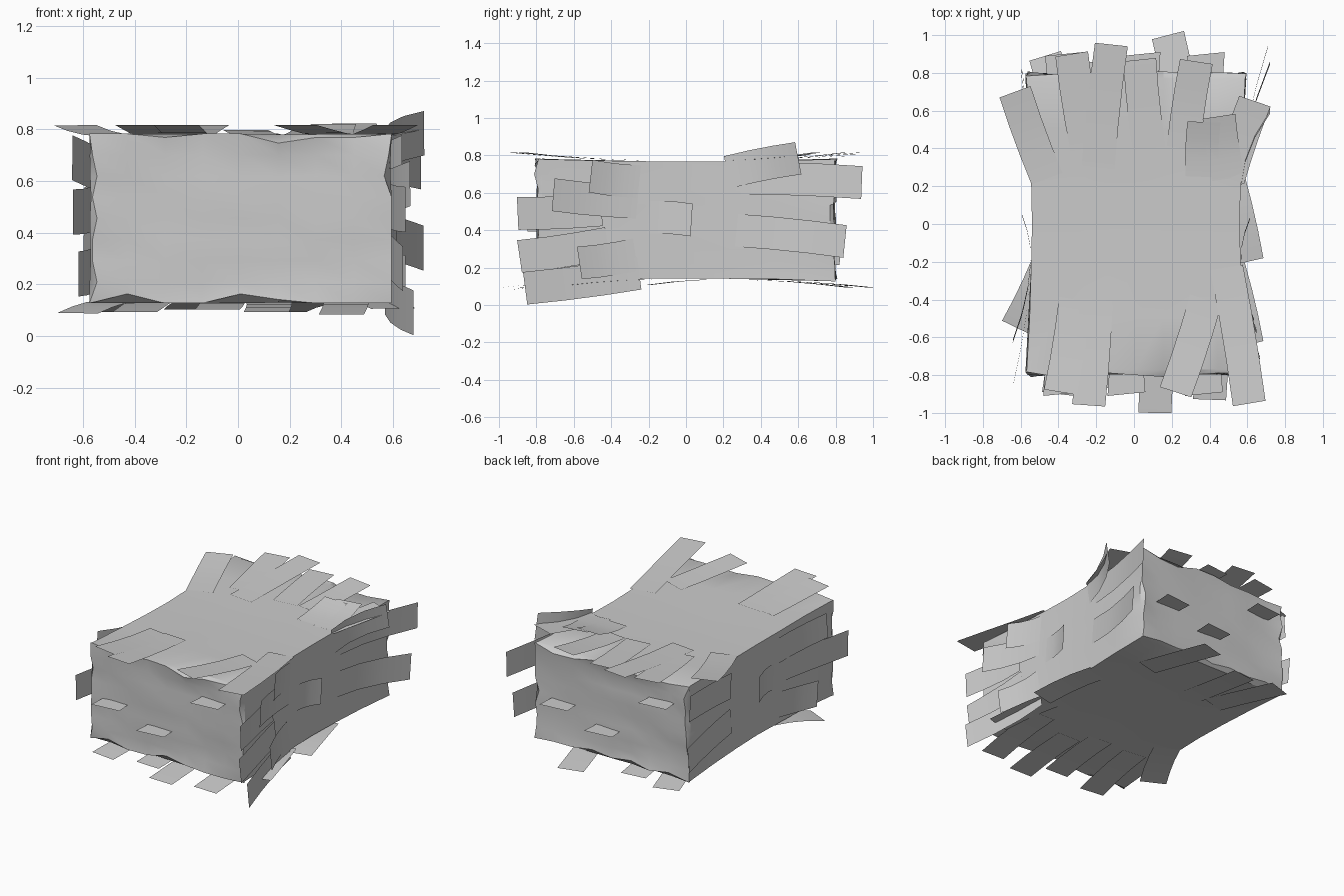
import bpy, bmesh, random
from mathutils import Vector

random.seed(4)
cube = bpy.data.objects.get("Cube")
if cube:
    bpy.data.objects.remove(cube, do_unlink=True)

straw = bpy.data.materials.new("straw grey")
straw.use_nodes = True
colour = (0.6, 0.6, 0.6, 1)
straw.diffuse_color = colour
straw.node_tree.nodes["Principled BSDF"].inputs["Base Color"].default_value = colour

CENTRE = Vector((0.01, 0, 0.455))


def flare(y):
    """How far the bale swells from its tied waist (0) to its ends (1)."""
    return min(1, max(0, (abs(y) - 0.15) / 0.6))


def half_x(y):
    return 0.55 + 0.035 * flare(y)


def half_z(y):
    return 0.312 + 0.016 * flare(y)


def finish(name, bm):
    mesh = bpy.data.meshes.new(name)
    bm.to_mesh(mesh)
    bm.free()
    mesh.materials.append(straw)
    obj = bpy.data.objects.new(name, mesh)
    bpy.context.collection.objects.link(obj)
    bpy.ops.object.select_all(action="DESELECT")
    obj.select_set(True)
    bpy.context.view_layer.objects.active = obj
    bpy.ops.object.shade_smooth_by_angle()
    return obj


# Bale body: gridded box, narrow at the waist, with ragged rims on both ends
bm = bmesh.new()
bmesh.ops.create_cube(bm, size=2)
bmesh.ops.subdivide_edges(bm, edges=bm.edges[:], cuts=7, use_grid_fill=True)
stations = [0, 0.23, 0.5, 0.77, 0.8]
for v in bm.verts:
    x, t, z = v.co
    y = stations[round(abs(t) * 4)] * (1 if t > 0 else -1)
    on_x, on_z, on_end = abs(x) > 0.99, abs(z) > 0.99, abs(t) > 0.99
    if on_end and on_x != on_z:
        pull = random.choice([0.0, 0.02, 0.05])
        x *= 1 - pull * on_x
        z *= 1 - 2.2 * pull * on_z
        y *= random.uniform(0.985, 1.015)
    elif on_end:
        y *= random.uniform(0.975, 1.0)
    elif abs(t) > 0.3:
        x *= random.uniform(0.985, 1.0)
        z *= random.uniform(0.985, 1.0)
    v.co = CENTRE + Vector((x * half_x(y), y, z * half_z(y)))
finish("bale_body", bm)


def on_flat(sign):
    """Top or bottom: u runs along x, v along y."""
    return lambda u, v, lift: Vector((u, v, CENTRE.z + sign * (half_z(v) + lift)))


def on_side(sign):
    """Either long side: u runs along y, v along z."""
    return lambda u, v, lift: Vector((CENTRE.x + sign * (half_x(u) + lift), u, v))


def straw_cards(name, place, cards, width=0.175):
    """Strips rooted on a face, curling away from it toward their free end."""
    bm = bmesh.new()
    for tip_u, tip_v, root_u, root_v, lift in cards:
        tip, root = Vector((tip_u, tip_v)), Vector((root_u, root_v))
        across = (tip - root).orthogonal().normalized() * width / 2
        previous = None
        for t in (0, 0.33, 0.67, 1):
            mid = root.lerp(tip, t) + across * 0.25 * t * (1 - t)
            height = 0.004 + lift * t * t
            pair = [bm.verts.new(place(*(mid + s * across), height)) for s in (1, -1)]
            if previous:
                bm.faces.new((previous[0], previous[1], pair[1], pair[0]))
            previous = pair
    bmesh.ops.recalc_face_normals(bm, faces=bm.faces[:])
    finish(name, bm)


# Loose straw on each long face: tip, root, lift of the tip
straw_cards("top_straw", on_flat(1), [
    (-.63, .70, -.46, .24, .03), (-.33, .90, -.25, .4, .02),
    (-.12, .95, -.19, .3, .03), (.33, .86, .26, .4, .03),
    (.64, .65, .5, .24, .02), (.37, .54, .36, .25, .04),
    (-.39, -.89, -.31, -.4, .03), (-.24, -.96, -.2, -.4, .03),
    (.22, -.89, .38, -.4, .03), (.61, -.95, .49, -.23, .03),
    (.03, .87, .08, .4, .01), (.45, .57, .5, .24, .04)])

straw_cards("bottom_straw", on_flat(-1), [
    (-.47, .89, -.32, .4, .03), (.18, 1, .31, .5, .03),
    (-.2, .86, -.15, .4, .02), (.11, -1, .12, -.5, .03),
    (-.08, -.87, -.06, -.4, .02), (.4, -.93, .42, -.4, .04),
    (-.62, -.55, -.46, -.22, .04), (.6, -.2, .5, .24, .03),
    (-.4, -.9, -.34, -.4, .03), (.6, -.64, .5, -.22, .02)])

straw_cards("left_side_straw", on_side(1), [
    (-.9, .49, -.45, .51, .05), (-.71, .59, -.26, .55, .07),
    (-.51, .69, -.25, .66, .05), (-.89, .26, -.42, .33, .04),
    (-.57, .225, -.27, .27, .06), (-.86, .09, -.25, .17, .08),
    (.03, .455, -.2, .47, .05), (.6, .785, .22, .71, .13),
    (.94, .655, .3, .68, .11), (.85, .34, .27, .4, .12)])

straw_cards("right_side_straw", on_side(-1), [
    (-.62, .69, -.2, .64, .07), (-.85, .48, -.3, .5, .06),
    (-.55, .24, -.22, .27, .05), (.05, .49, -.2, .48, .05),
    (.8, .64, .3, .6, .01), (.83, .3, .3, .36, .02)])


# Short stubs poking out of both ends, the back being the front turned around
for name, sign in (("front_stub", -1), ("back_stub", 1)):
    for x, z in ((-.38, .43), (.37, .64), (-.04, .34)):
        bm = bmesh.new()
        corners = ((-.09, .76), (.09, .76), (.1, .89), (-.1, .91))
        bm.faces.new([bm.verts.new((-sign * (x + dx), sign * y, z)) for dx, y in corners])
        finish(name, bm)
